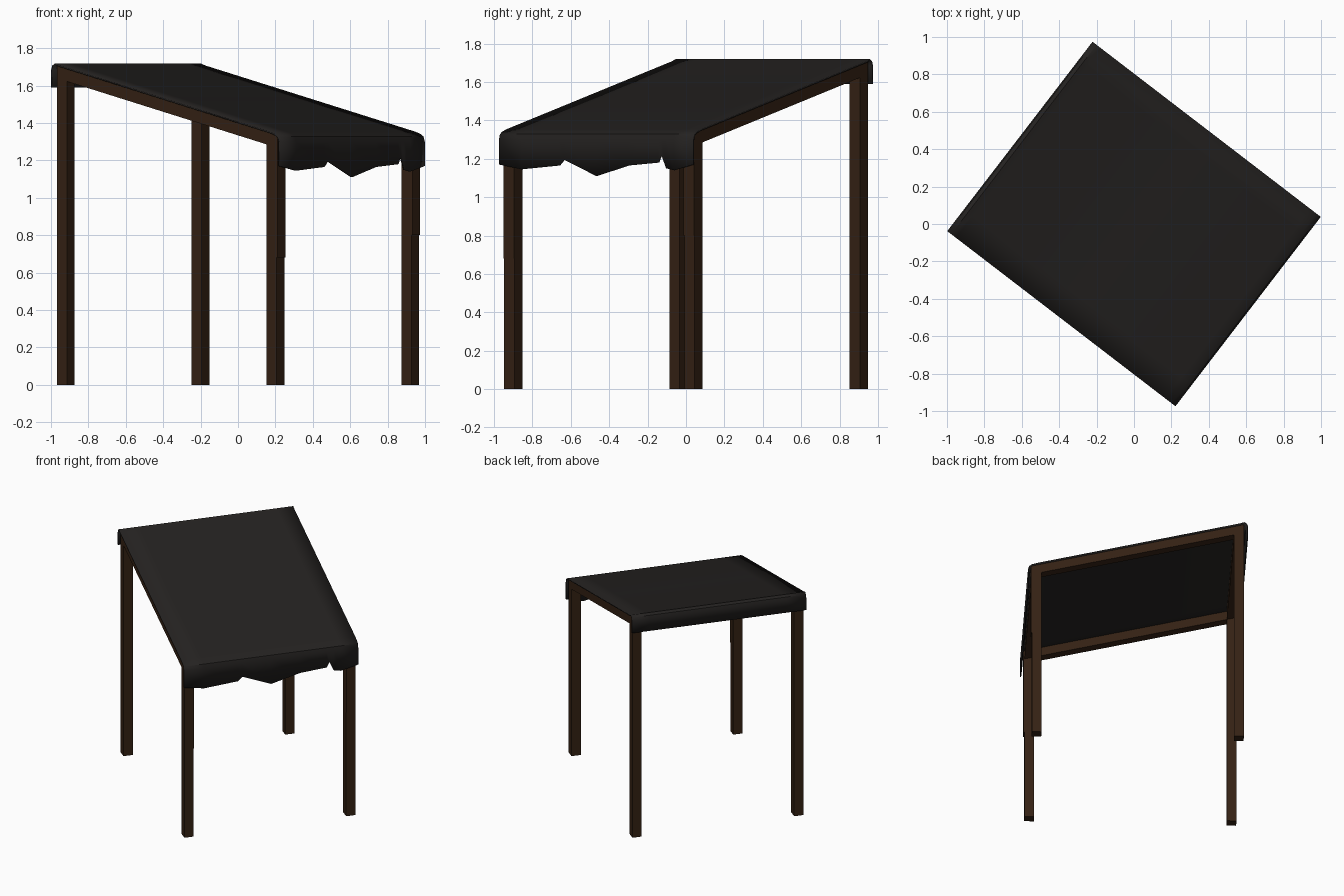
import bpy, bmesh, math
from mathutils import Matrix

if "Cube" in bpy.data.objects:
    bpy.data.objects.remove(bpy.data.objects["Cube"])

TURN = Matrix.Rotation(math.radians(-37.5), 4, 'Z')
U, V = 0.707, 0.592        # post centres (down slope, across)
H = 0.034                  # half timber width


def material(name, rgb):
    m = bpy.data.materials.new(name)
    m.diffuse_color = (*rgb, 1)
    m.use_nodes = True
    m.node_tree.nodes["Principled BSDF"].inputs["Base Color"].default_value = m.diffuse_color
    return m


WOOD = material("dark_wood", (0.035, 0.016, 0.007))
CLOTH = material("dark_cloth", (0.018, 0.016, 0.015))


def roof_z(u):
    return 1.53 - 0.25 * u


def make(name, bm, mat):
    bmesh.ops.recalc_face_normals(bm, faces=bm.faces)
    bm.transform(TURN)
    me = bpy.data.meshes.new(name)
    bm.to_mesh(me)
    bm.free()
    me.materials.append(mat)
    ob = bpy.data.objects.new(name, me)
    bpy.context.collection.objects.link(ob)
    return ob


def timber(name, u0, u1, v0, v1, bottom=None, mat=WOOD):
    # box whose top follows the roof; bottom is flat, or parallel to the roof
    bm = bmesh.new()
    bmesh.ops.create_cube(bm, size=1)
    for p in bm.verts:
        u = u0 if p.co.x < 0 else u1
        v = v0 if p.co.y < 0 else v1
        z = roof_z(u) - 0.01
        if p.co.z < 0:
            z = z - 0.066 if bottom is None else bottom
        p.co = (u, v, z)
    return make(name, bm, mat)


# four posts
for su, end in ((-1, "high"), (1, "low")):
    for sv, side in ((-1, "left"), (1, "right")):
        u, v = su * U, sv * V
        timber(f"{end}_{side}_post", u - H, u + H, v - H, v + H, 0)
# rails between the posts
for sv, side in ((-1, "left"), (1, "right")):
    timber(f"{side}_sloping_rail", -U + H, U - H, sv * V - H, sv * V + H)
for su, end in ((-1, "high"), (1, "low")):
    timber(f"{end}_cross_rail", su * U - H, su * U + H, -V + H, V - H)
# thin facing strips on the low posts
for sv, side, z in ((-1, "left", 0.68), (1, "right", 0.80)):
    timber(f"{side}_facing_strip", U + H, U + H + 0.006,
           sv * V - H, sv * V + H, z)

# cloth: profile down the slope, swept across, with a torn low hem
E = 0.769
hem = [(0, 1.17), (0.115, 1.145), (0.31, 1.165), (0.335, 1.195), (0.50, 1.11),
       (0.667, 1.165), (0.82, 1.18), (0.835, 1.22), (0.86, 1.15), (0.90, 1.14), (1, 1.17)]
profile = [(-E, 1.59), (-E, 1.685), (-0.762, 1.707), (-0.742, 1.719), (-0.71, roof_z(-0.71)),
           (0, roof_z(0)), (0.70, roof_z(0.70)), (0.74, 1.342), (0.761, 1.328), (E, 1.30)]
bm = bmesh.new()
rows = []
for t, z in hem:
    v = -0.638 + 1.276 * t
    rows.append([bm.verts.new((u, v, h)) for u, h in profile + [(E, z)]])
for a, b in zip(rows, rows[1:]):
    for i in range(len(a) - 1):
        bm.faces.new((a[i], a[i + 1], b[i + 1], b[i]))
cloth = make("cloth_canopy", bm, CLOTH)
sol = cloth.modifiers.new("thickness", 'SOLIDIFY')
sol.thickness = 0.008
# keep the outer surface on the outline, thicken towards the frame
up = sum(p.normal.z * p.area for p in cloth.data.polygons) > 0
sol.offset = -1 if up else 1
bpy.context.view_layer.objects.active = cloth
cloth.select_set(True)
bpy.ops.object.shade_smooth_by_angle(angle=math.radians(40))
